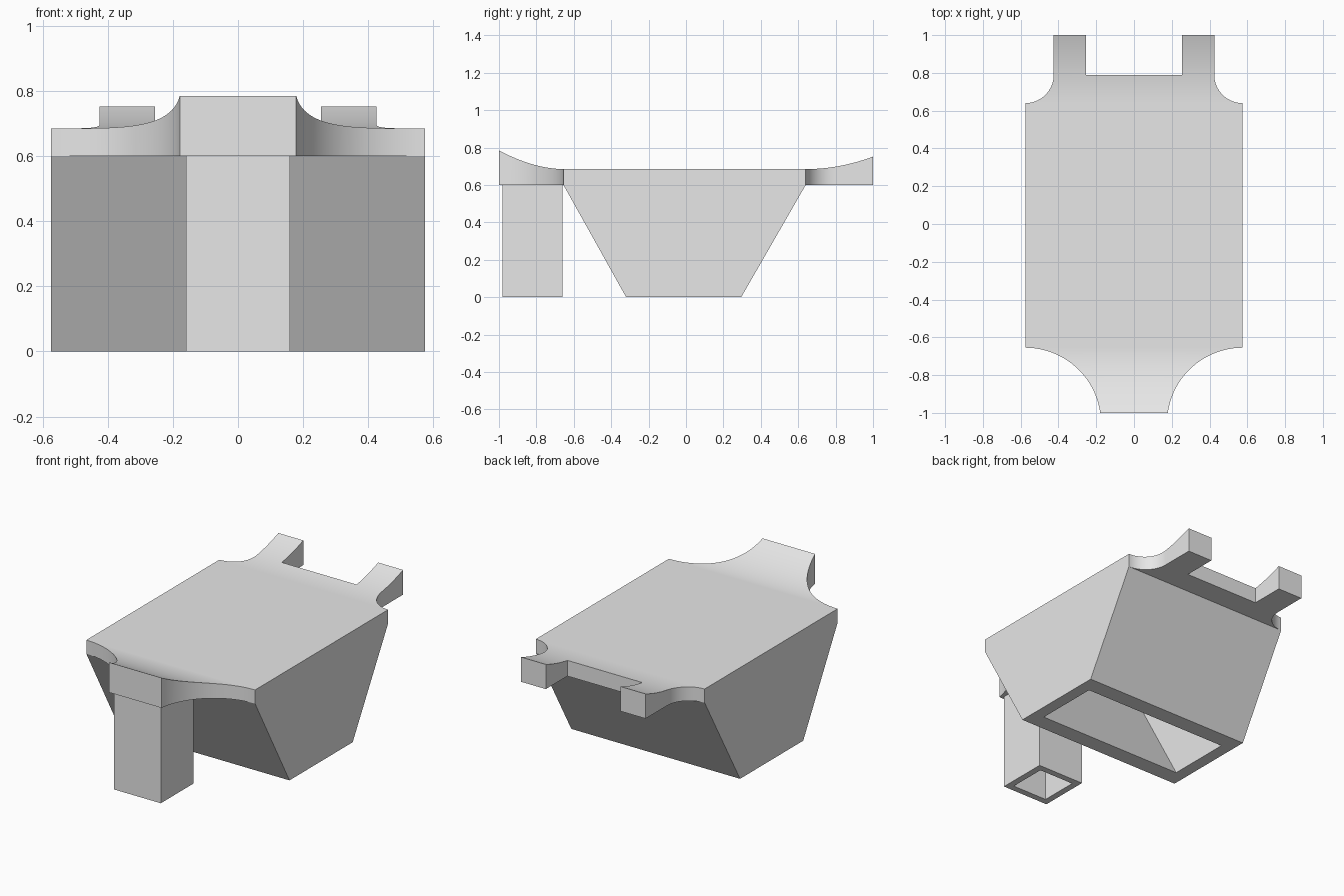
import bpy
import bmesh
import math

cube = bpy.data.objects.get("Cube")
if cube:
    bpy.data.objects.remove(cube)

grey = bpy.data.materials.new("plain grey")
grey.use_nodes = True
grey.diffuse_color = (0.8, 0.8, 0.8, 1)
grey.node_tree.nodes["Principled BSDF"].inputs["Base Color"].default_value = (0.8, 0.8, 0.8, 1)

FRONT, BACK = -0.655, 0.64      # ends of the flat deck
UNDER, DECK = 0.6, 0.685        # underside and flat top heights
NOTCH = 0.79                    # where the two rear prongs begin


def finish(name, bm):
    bmesh.ops.recalc_face_normals(bm, faces=bm.faces)
    mesh = bpy.data.meshes.new(name)
    bm.to_mesh(mesh)
    bm.free()
    mesh.materials.append(grey)
    obj = bpy.data.objects.new(name, mesh)
    bpy.context.collection.objects.link(obj)
    bpy.ops.object.select_all(action='DESELECT')
    obj.select_set(True)
    bpy.context.view_layer.objects.active = obj
    bpy.ops.object.shade_smooth_by_angle(angle=math.radians(30))


def top_height(y):
    """Flat deck that sweeps upwards at both ends."""
    if y < FRONT:
        return DECK + 0.1 * ((FRONT - y) / (1 + FRONT)) ** 1.85
    if y > BACK:
        return DECK + 0.067 * ((y - BACK) / (1 - BACK)) ** 2
    return DECK


def top_plate():
    # Stations along y with half widths, following the round corner cutouts
    stations = []
    steps = 24
    start = math.asin(0.055 / 0.4)
    for i in range(steps + 1):
        a = start + (math.pi / 2 - start) * i / steps
        stations.append((-1.055 + 0.4 * math.sin(a), 0.575 - 0.4 * math.cos(a)))
    for i in range(steps + 1):
        a = math.pi / 2 * i / steps
        stations.append((NOTCH - 0.15 * math.cos(a), 0.575 - 0.15 * math.sin(a)))
    for i in range(1, 13):
        stations.append((NOTCH + (1 - NOTCH) * i / 12, 0.425))

    # Plan grid, leaving out the gap between the prongs
    bm = bmesh.new()
    rows = [[bm.verts.new((w * f, y, UNDER)) for f in (-1, -0.6, 0.6, 1)]
            for y, w in stations]
    for (y, _), row, nxt in zip(stations, rows, rows[1:]):
        for j in range(3):
            if j != 1 or y < NOTCH - 0.0001:
                bm.faces.new((row[j], row[j + 1], nxt[j + 1], nxt[j]))
    loose = [v for v in bm.verts if not v.link_faces]
    bmesh.ops.delete(bm, geom=loose, context='VERTS')

    # Raise a copy to the swept top surface
    raised = bmesh.ops.extrude_face_region(bm, geom=bm.faces[:], use_keep_orig=True)
    for v in raised["geom"]:
        if isinstance(v, bmesh.types.BMVert):
            v.co.z = top_height(v.co.y)
    finish("top_plate", bm)


def hollow_leg(name, half_x, low_y, high_y, wall_x, wall_y):
    """Rectangular tube, open below and closed by the plate above."""
    bm = bmesh.new()

    def loop(z, span, inset):
        hx = half_x - wall_x * inset
        y0, y1 = span[0] + wall_y * inset, span[1] - wall_y * inset
        return [bm.verts.new((x, y, z))
                for x, y in ((-hx, y0), (hx, y0), (hx, y1), (-hx, y1))]

    loops = [loop(UNDER, high_y, 0), loop(0, low_y, 0),
             loop(0, low_y, 1), loop(UNDER, high_y, 1)]
    for a, b in zip(loops, loops[1:] + loops[:1]):
        for i in range(4):
            k = (i + 1) % 4
            bm.faces.new((a[i], a[k], b[k], b[i]))
    finish(name, bm)


top_plate()
# Tapered main body
hollow_leg("tapered_body", 0.575, (-0.32, 0.295), (FRONT, BACK), 0.075, 0.104)
# Square front post
hollow_leg("front_post", 0.16, (-0.98, -0.66), (-0.98, -0.66), 0.04, 0.04)
